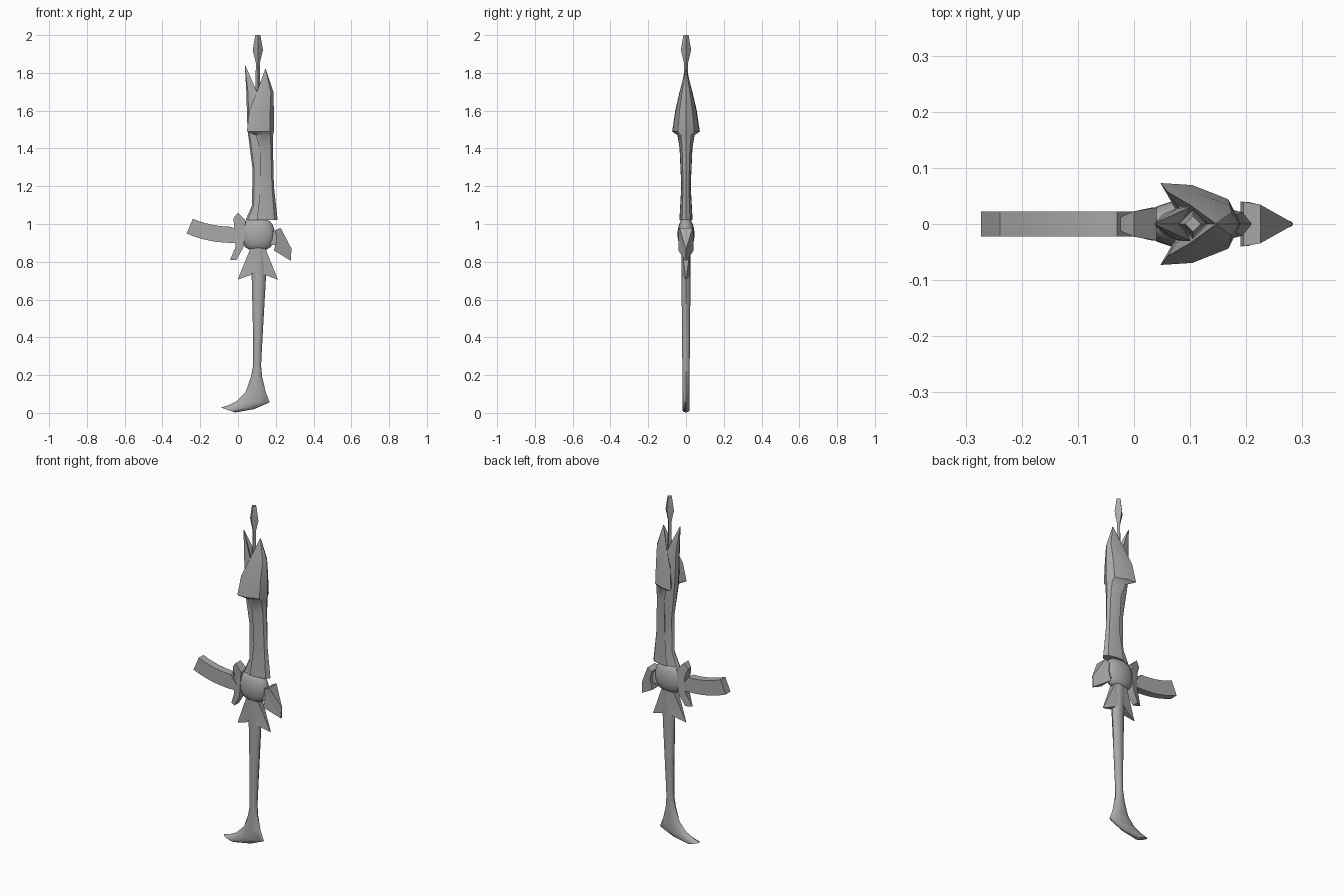
import bpy, bmesh, math

default_cube = bpy.data.objects.get("Cube")
if default_cube:
    bpy.data.objects.remove(default_cube)

# One plain grey metal for every part
shade = 0.4
metal = bpy.data.materials.new("grey_metal")
metal.use_nodes = True
metal.diffuse_color = (shade, shade, shade, 1)
metal.node_tree.nodes["Principled BSDF"].inputs["Base Color"].default_value = metal.diffuse_color

axis = 0.105  # x of the barrel and receiver centre line


def loft(name, rings, smooth_angle):
    """Skin a row of closed rings, cap both ends and shade the result."""
    bm = bmesh.new()
    rows = [[bm.verts.new(point) for point in ring] for ring in rings]
    count = len(rows[0])
    for lower, upper in zip(rows, rows[1:]):
        for i in range(count):
            j = (i + 1) % count
            bm.faces.new((lower[i], lower[j], upper[j], upper[i]))
    caps = [bm.faces.new(rows[0]), bm.faces.new(rows[-1])]
    bmesh.ops.triangulate(bm, faces=caps)
    bmesh.ops.recalc_face_normals(bm, faces=bm.faces)
    mesh = bpy.data.meshes.new(name)
    bm.to_mesh(mesh)
    bm.free()
    mesh.materials.append(metal)
    part = bpy.data.objects.new(name, mesh)
    bpy.context.collection.objects.link(part)
    bpy.ops.object.select_all(action='DESELECT')
    bpy.context.view_layer.objects.active = part
    part.select_set(True)
    bpy.ops.object.shade_smooth_by_angle(angle=math.radians(smooth_angle))


def ellipse(left, right, depth, sides):
    """Elliptical ring spanning two (x, z) points of the side outline."""
    ring = []
    for i in range(sides):
        turn = math.tau * i / sides
        across = (1 + math.cos(turn)) / 2
        ring.append((left[0] + (right[0] - left[0]) * across,
                     depth * math.sin(turn),
                     left[1] + (right[1] - left[1]) * across))
    return ring


def level_ellipse(z, radius, depth, sides):
    return ellipse((axis - radius, z), (axis + radius, z), depth, sides)


def shell(name, rows):
    """Folded cover: each row gives height, spine x, edge x and edge depth."""
    rings = []
    for z, spine, edge, depth in rows:
        def along(part):
            return spine + (edge - spine) * part
        side = [(along(0.15), depth * 0.6), (along(0.6), depth * 0.95), (edge, depth)]
        half = [(x, y, z) for x, y in side]
        mirrored = [(x, -y, z) for x, y in reversed(side)]
        rings.append([(spine, 0, z)] + half + [(along(0.7), 0, z)] + mirrored)
    loft(name, rings, smooth_angle=35)


def plate(name, outline, depth, taper=True):
    """Side outline given thickness, thinning to an edge away from the axis."""
    reach = [abs(x - axis) for x, z in outline]
    near, far = min(reach), max(reach)

    def thickness(x):
        fade = (abs(x - axis) - near) / (far - near)
        return depth * (1.05 - fade ** 2) if taper else depth

    rings = [[(x, side * thickness(x), z) for x, z in outline] for side in (-1, 1)]
    loft(name, rings, smooth_angle=25)


# Thin barrel with a swollen diamond tip
barrel_steps = ((1.5, 0.02), (1.85, 0.01), (1.92, 0.027), (2, 0.014))
loft("barrel", [level_ellipse(z, r, r, sides=4) for z, r in barrel_steps], smooth_angle=35)

# Outer handguard with hooked edges and a pointed top
shell("handguard", [
    (1.02, 0.21, 0.1, 0.035),
    (1.2, 0.19, 0.12, 0.025),
    (1.4, 0.185, 0.115, 0.034),
    (1.47, 0.185, 0.095, 0.045),
    (1.49, 0.19, 0.047, 0.073),
    (1.6, 0.19, 0.06, 0.057),
    (1.7, 0.187, 0.1, 0.034),
    (1.82, 0.147, 0.144, 0.002),
])

# Inner rail rising into the second prong
shell("rail_and_prong", [
    (1.02, 0.04, 0.11, 0.025),
    (1.1, 0.075, 0.13, 0.02),
    (1.3, 0.076, 0.13, 0.02),
    (1.5, 0.05, 0.11, 0.034),
    (1.7, 0.044, 0.1, 0.03),
    (1.84, 0.036, 0.039, 0.002),
])

# Rounded receiver
receiver_rings = []
for i in range(9):
    lift = math.radians(-72 + 18 * i)
    swell = math.cos(lift)
    receiver_rings.append(level_ellipse(0.945 + 0.085 * math.sin(lift), 0.09 * swell ** 0.6,
                                        0.045 * swell ** 0.8, sides=16))
loft("receiver", receiver_rings, smooth_angle=50)


# Curved magazine swept along an arc
def arc(radius, steps=6, sweep=math.radians(23)):
    angles = [sweep * i / steps for i in range(steps + 1)]
    return [(-0.03 - radius * math.sin(a), 1.52 - radius * math.cos(a)) for a in angles]


magazine_root = [(0.03, 0.9), (0.03, 0.985)]
plate("magazine", magazine_root[::-1] + arc(0.535) + arc(0.62)[::-1] + magazine_root[:1],
      depth=0.022, taper=False)

# Fins around the receiver
plate("magazine_well", [(0, 1.06), (-0.024, 1.03), (-0.005, 0.98), (-0.008, 0.89),
                        (-0.042, 0.81), (-0.008, 0.81), (0.03, 0.88), (0.04, 1.02)], depth=0.028)
plate("rear_fin", [(0.225, 0.98), (0.195, 0.965), (0.205, 0.92), (0.19, 0.86),
                   (0.28, 0.805), (0.283, 0.87)], depth=0.038)
plate("rear_fin_mount", [(0.17, 0.97), (0.17, 0.89), (0.21, 0.89), (0.21, 0.95)],
      depth=0.02, taper=False)
for name, side in (("lower_fin_right", -1), ("lower_fin_left", 1)):
    fin = [(0, 0.87), (0.04, 0.87), (0.107, 0.705), (0.038, 0.73), (0, 0.77)]
    plate(name, [(axis + side * x, z) for x, z in fin], depth=0.022)

# Slim stock sweeping into a curved butt
stock_spans = [
    ((0.065, 0.88), (0.15, 0.88)),
    ((0.073, 0.7), (0.147, 0.7)),
    ((0.08, 0.4), (0.13, 0.4)),
    ((0.08, 0.25), (0.122, 0.25)),
    ((0.068, 0.19), (0.128, 0.19)),
    ((0.04, 0.11), (0.147, 0.11)),
    ((-0.01, 0.06), (0.168, 0.056)),
    ((-0.05, 0.04), (0.085, 0.02)),
    ((-0.09, 0.028), (-0.015, 0.002)),
]
loft("stock", [ellipse(left, right, depth=0.018 + 0.01 * left[1], sides=10)
               for left, right in stock_spans], smooth_angle=40)
